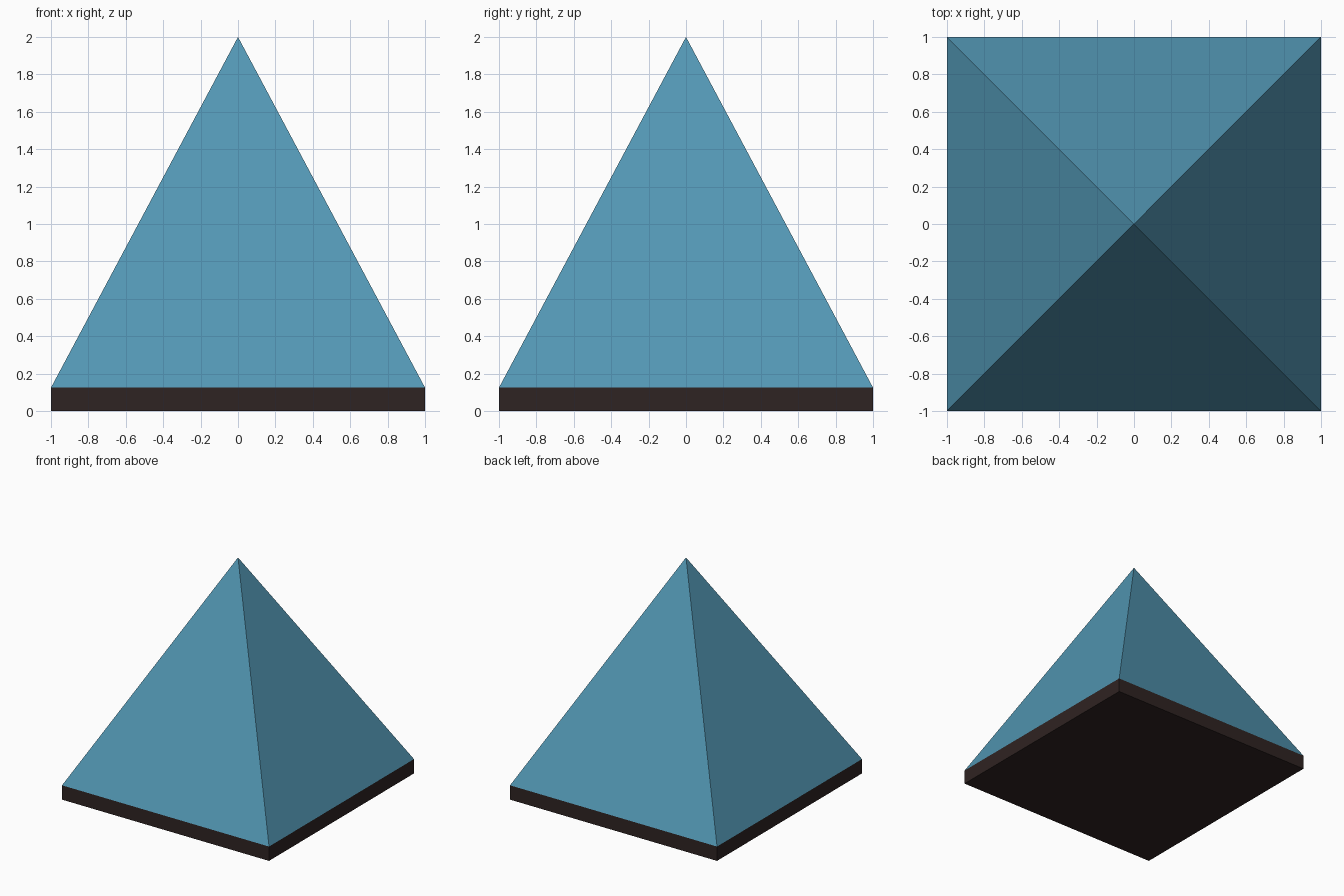
import bpy
import math

if "Cube" in bpy.data.objects:
    bpy.data.objects.remove(bpy.data.objects["Cube"])

BASE_H = 0.125   # slab thickness
TOTAL_H = 2.0
HALF = 1.0


def material(name, rgb):
    m = bpy.data.materials.new(name)
    m.diffuse_color = (*rgb, 1.0)
    m.use_nodes = True
    m.node_tree.nodes["Principled BSDF"].inputs["Base Color"].default_value = m.diffuse_color
    return m


def finish(name, mat):
    ob = bpy.context.object
    ob.name = name
    bpy.ops.object.transform_apply(location=False, rotation=True, scale=True)
    ob.data.materials.append(mat)
    return ob


blue = material("steel blue", (0.086, 0.309, 0.456))
dark = material("dark brown", (0.028, 0.017, 0.016))

# Square base slab
bpy.ops.mesh.primitive_cube_add(size=1, location=(0, 0, BASE_H / 2))
bpy.context.object.scale = (2 * HALF, 2 * HALF, BASE_H)
finish("base_slab", dark)

# Four-sided pyramid, open underneath where it sits on the slab
height = TOTAL_H - BASE_H
bpy.ops.mesh.primitive_cone_add(
    vertices=4, radius1=HALF * math.sqrt(2), radius2=0, depth=height,
    end_fill_type='NOTHING', location=(0, 0, BASE_H + height / 2),
    rotation=(0, 0, math.radians(45)))
finish("pyramid", blue)
